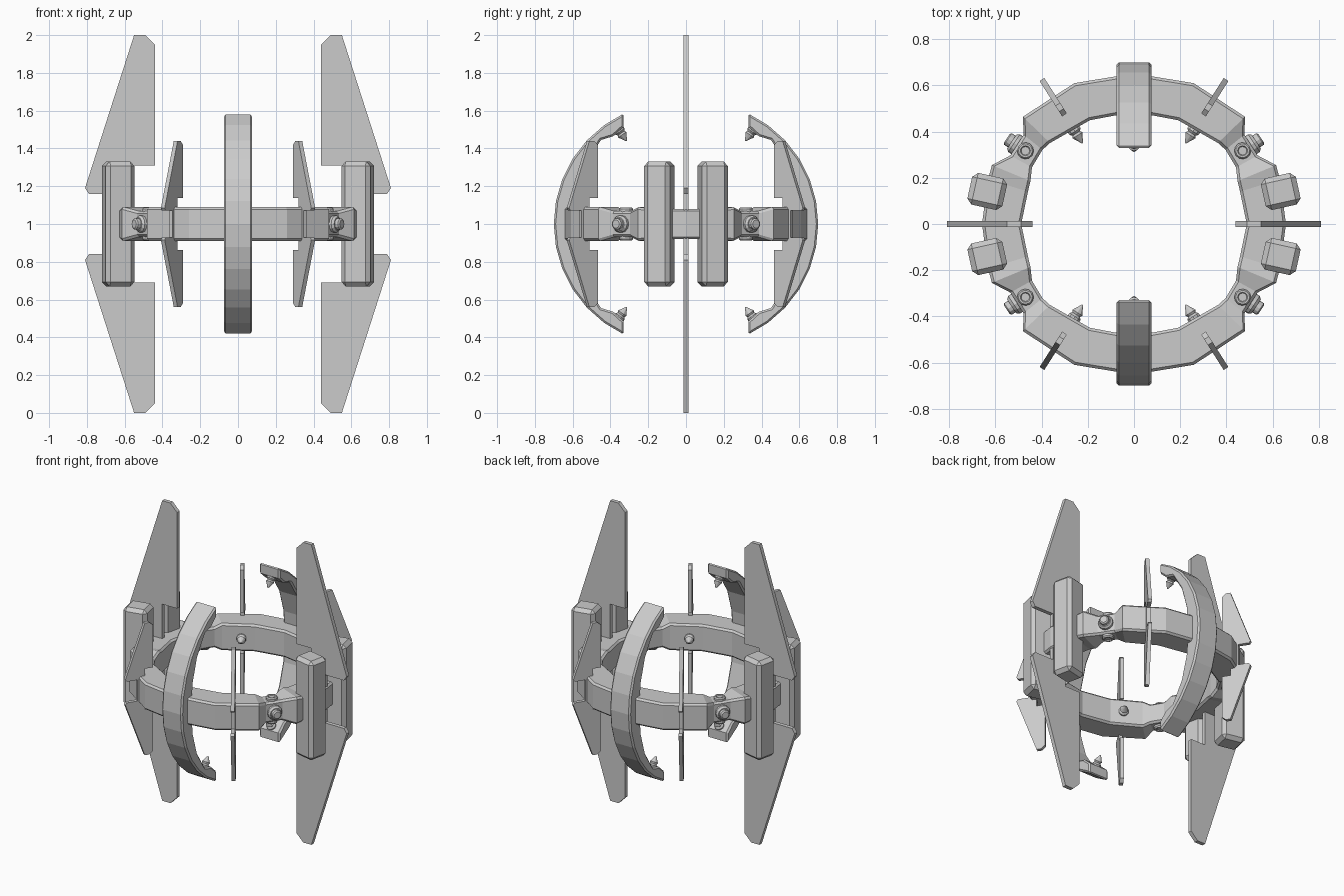
import bpy, bmesh
from math import radians, cos, sin, tau
from mathutils import Vector

if "Cube" in bpy.data.objects:
    bpy.data.objects.remove(bpy.data.objects["Cube"])


def add_mesh(name, bm, angle=0.0, bevel=0.0):
    """Finish a bmesh as an object, turned about the vertical axis through z = 1."""
    bmesh.ops.recalc_face_normals(bm, faces=bm.faces)
    me = bpy.data.meshes.new(name)
    bm.to_mesh(me)
    bm.free()
    ob = bpy.data.objects.new(name, me)
    bpy.context.collection.objects.link(ob)
    ob.location.z = 1
    ob.rotation_euler.z = radians(angle)
    if bevel:
        mod = ob.modifiers.new("bevel", 'BEVEL')
        mod.width = bevel
        mod.segments = 1
        mod.limit_method = 'ANGLE'
        mod.angle_limit = radians(50)
    return ob


def plate(name, pts, half, angle, bevel=0.0):
    """Extrude a radial/vertical outline sideways by +-half."""
    bm = bmesh.new()
    a, b = [[bm.verts.new((x, y, z)) for x, z in pts] for y in (-half, half)]
    bm.faces.new(a)
    bm.faces.new(b[::-1])
    n = len(pts)
    for i in range(n):
        j = (i + 1) % n
        bm.faces.new((a[i], b[i], b[j], a[j]))
    return add_mesh(name, bm, angle, bevel)


def lathe(name, origin, direction, profile, sides, angle):
    """Turn a (radius, height) profile round an axis in the radial frame."""
    bm = bmesh.new()
    q = Vector((0, 0, 1)).rotation_difference(Vector(direction))
    rings = [[bm.verts.new(Vector(origin) + q @ Vector((r * cos(tau * k / sides), r * sin(tau * k / sides), h)))
              for k in range(sides)] for r, h in profile]
    for a, b in zip(rings, rings[1:]):
        for k in range(sides):
            m = (k + 1) % sides
            bm.faces.new((a[k], a[m], b[m], b[k]))
    bm.faces.new(rings[0])
    bm.faces.new(rings[-1])
    return add_mesh(name, bm, angle)


# Main ring: stations of one quadrant (angle, inner radius, outer radius, half height)
quad = [(0, .488, .658, .08), (17, .48, .66, .08), (22.5, .485, .666, .09), (29, .505, .612, .068),
        (39, .51, .615, .068), (44, .505, .668, .09), (67, .488, .662, .09), (90, .485, .652, .09)]
half_ring = quad + [(180 - a, *s) for a, *s in quad[-2::-1]]
stations = half_ring[:-1] + [(a + 180, *s) for a, *s in half_ring[:-1]]
bm = bmesh.new()
loops = []
for a, ri, ro, h in stations:
    c, s, e = cos(radians(a)), sin(radians(a)), .012
    section = [(ri, h - e), (ri + e, h), (ro - e, h), (ro, h - e),
               (ro, e - h), (ro - e, -h), (ri + e, -h), (ri, e - h)]
    loops.append([bm.verts.new((r * c, r * s, z)) for r, z in section])
for a, b in zip(loops, loops[1:] + loops[:1]):
    for k in range(8):
        m = (k + 1) % 8
        bm.faces.new((a[k], a[m], b[m], b[k]))
add_mesh("main_ring", bm)

# Vertical claw arcs at front and back
outer = [(.053 + .647 * cos(radians(t)), .647 * sin(radians(t)))
         for t in [64.7 * (i / 6 - 1) for i in range(13)]]
inner = [(.33, .515), (.385, .465), (.45, .445), (.53, .32), (.575, .17), (.59, 0)]
inner += [(x, -z) for x, z in inner[-2::-1]]
spike = [(.03, -.03), (.03, .01), (.02, .02), (.026, .03), (.003, .07)]
for angle, side in ((-90, "front"), (90, "back")):
    plate(f"{side}_arc", outer + inner, .075, angle, .01)
    for s, level in ((1, "upper"), (-1, "lower")):
        d = Vector((-.58, 0, -.81 * s)).normalized()
        lathe(f"{side}_{level}_arc_spike", (.355, 0, .497 * s), d, spike, 10, angle)

# Large side wings and small diagonal fins share one outline
wing = [(.55, .31), (.44, .31), (.44, .95), (.49, 1), (.55, 1), (.81, .19), (.79, .16), (.65, .16)]
wing += [(x, -z) for x, z in wing[::-1]]
fin = [(.56 + (x - .44) * .49, z * .44) for x, z in wing]
for angle in (0, 180):
    plate("side_wing", wing, .013, angle)
for angle in (57.5, 122.5, 237.5, 302.5):
    plate("small_fin", fin, .012, angle)
    # Spikes on the inside of the ring
    lathe("ring_spike", (.485, 0, 0), (-1, 0, 0), spike, 10, angle)

# Upright side blocks in pairs beside each wing
block = [(.573, -.33), (.728, -.33), (.728, .33), (.573, .33)]
for angle in (12.5, -12.5, 167.5, 192.5):
    plate("side_block", block, .07, angle, .022)

# Bolts on the outside, top and underside of the four necks
bolt = [(.036, -.02), (.036, .012), (.03, .02), (.022, .02), (.018, .014)]
big_bolt = [(.046, -.02), (.046, .02), (.036, .032), (.03, .032), (.03, .052), (.022, .058)]
for angle in (34, 146, 214, 326):
    lathe("neck_outer_bolt", (.606, 0, 0), (1, 0, 0), big_bolt, 12, angle)
    lathe("neck_top_bolt", (.567, 0, .068), (0, 0, 1), bolt, 12, angle)
    lathe("neck_bottom_bolt", (.567, 0, -.068), (0, 0, -1), bolt, 12, angle)
